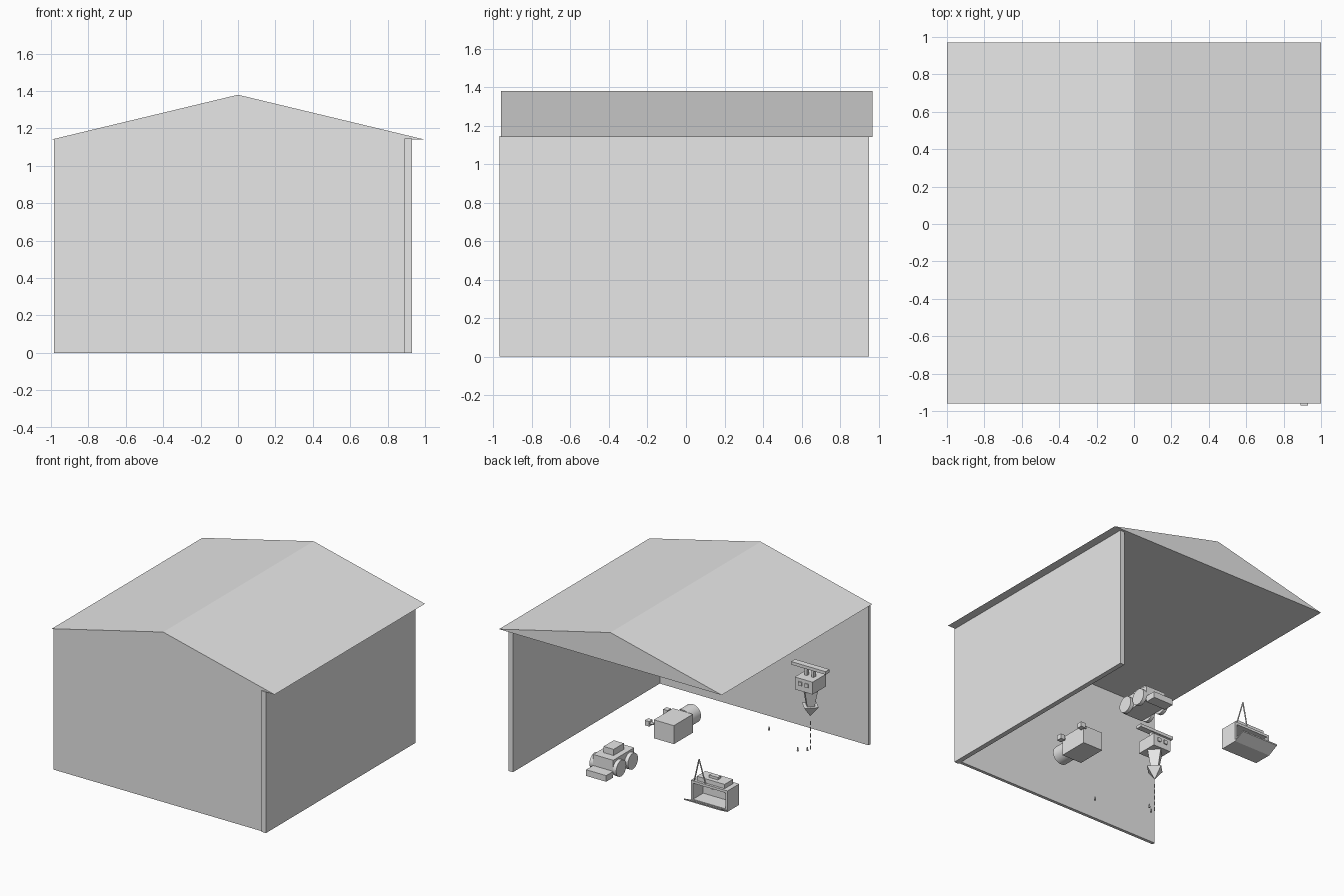
import bpy, bmesh, math
from mathutils import Vector

if "Cube" in bpy.data.objects:
    bpy.data.objects.remove(bpy.data.objects["Cube"])

grey = bpy.data.materials.new("plain_grey")
grey.use_nodes = True
grey.diffuse_color = (0.8, 0.8, 0.8, 1)
grey.node_tree.nodes["Principled BSDF"].inputs["Base Color"].default_value = (0.8, 0.8, 0.8, 1)


def finish(name, bm):
    bmesh.ops.recalc_face_normals(bm, faces=bm.faces)
    mesh = bpy.data.meshes.new(name)
    bm.to_mesh(mesh)
    bm.free()
    mesh.materials.append(grey)
    obj = bpy.data.objects.new(name, mesh)
    bpy.context.collection.objects.link(obj)
    return obj


def box(name, x, y, z):
    """Box given by its (min, max) range on each axis."""
    bm = bmesh.new()
    bmesh.ops.create_cube(bm, size=1)
    for v in bm.verts:
        v.co = [(r[0] + r[1]) / 2 + c * (r[1] - r[0]) for c, r in zip(v.co, (x, y, z))]
    return finish(name, bm)


def block(name, centre, size):
    return box(name, *[(c - s / 2, c + s / 2) for c, s in zip(centre, size)])


def rod(name, start, end, r1, r2=None, sides=16):
    """Cylinder or cone between two points."""
    a, b = Vector(start), Vector(end)
    bm = bmesh.new()
    bmesh.ops.create_cone(bm, cap_ends=True, segments=sides, radius1=r1,
                          radius2=r1 if r2 is None else r2, depth=(b - a).length)
    turn = (b - a).to_track_quat('Z', 'Y')
    for v in bm.verts:
        v.co = turn @ v.co + (a + b) / 2
    return finish(name, bm)


def prism(name, profile, axis, lo, hi):
    """Extrude a 2D profile along x or y."""
    bm = bmesh.new()
    place = (lambda p, t: (t, *p)) if axis == 'x' else (lambda p, t: (p[0], t, p[1]))
    face = bm.faces.new([bm.verts.new(place(p, lo)) for p in profile])
    out = bmesh.ops.extrude_face_region(bm, geom=[face])["geom"]
    step = Vector((hi - lo, 0, 0) if axis == 'x' else (0, hi - lo, 0))
    bmesh.ops.translate(bm, verts=[g for g in out if isinstance(g, bmesh.types.BMVert)], vec=step)
    return finish(name, bm)


# Shelter: solid gable roof and two walls
prism("roof", [(-1, 1.14), (1, 1.14), (0, 1.38)], 'y', -0.96, 0.97)
box("front_wall", (-0.985, 0.89), (-0.96, -0.935), (0, 1.14))
box("left_wall", (0.89, 0.93), (-0.97, 0.95), (0, 1.145))

# Floor machine: box with a drum and two side knobs
box("machine_body", (0.2, 0.38), (-0.375, -0.13), (0, 0.15))
drum = rod("machine_drum", (0.29, -0.375, 0.085), (0.29, -0.5, 0.085), 0.075, sides=32)
for y in (-0.35, -0.115):
    block("machine_knob", (0.415, y, 0.125), (0.04, 0.045, 0.04))
    rod("knob_stem", (0.37, y, 0.125), (0.4, y, 0.125), 0.01)

# Small cart with wheels
box("cart_body", (0.22, 0.4), (0.35, 0.62), (0.03, 0.15))
box("cart_cabin", (0.265, 0.355), (0.42, 0.55), (0.15, 0.2))
box("cart_bumper", (0.22, 0.4), (0.62, 0.71), (0.01, 0.06))
for side in (-1, 1):
    for y in (0.41, 0.56):
        rod("cart_wheel", (0.31 + side * 0.09, y, 0.07), (0.31 + side * 0.12, y, 0.07), 0.065, sides=24)

# Open cabinet with a tilted tray, lid and wire hanger
X, Y = (-0.8, -0.47), (0.46, 0.61)
box("cabinet_base", X, Y, (0, 0.02))
box("cabinet_top", X, Y, (0.15, 0.17))
box("cabinet_back", X, (0.46, 0.48), (0.02, 0.15))
for x in X:
    inner = x + math.copysign(0.02, -0.63 - x)
    box("cabinet_side", (min(x, inner), max(x, inner)), Y, (0.02, 0.15))
prism("cabinet_tray", [(0.61, 0), (0.7, 0.045), (0.7, 0.055), (0.61, 0.012)], 'x', *X)
box("cabinet_lid", (-0.76, -0.51), (0.48, 0.59), (0.17, 0.205))
block("lid_handle", (-0.635, 0.535, 0.215), (0.08, 0.04, 0.02))
for x in (-0.7, -0.58):
    block("cabinet_peg", (x, 0.485, 0.09), (0.02, 0.01, 0.025))
apex = (-0.545, 0.61, 0.36)
for x in (-0.595, -0.495):
    rod("wire_hanger", (x, 0.6, 0.17), apex, 0.005, sides=8)

# Hanging nozzle with a top bar, tapered stem and pointed tip
cx, cy = -0.7, -0.595
block("nozzle_bar", (cx, cy, 0.69), (0.31, 0.05, 0.025))
block("nozzle_body", (cx, cy, 0.57), (0.16, 0.17, 0.1))
for dx in (-0.03, 0.03):
    block("nozzle_bracket", (cx + dx, cy, 0.65), (0.02, 0.03, 0.06))
    block("nozzle_button", (cx + dx, cy + 0.088, 0.58), (0.03, 0.012, 0.03))
rod("nozzle_stem", (cx, cy, 0.52), (cx, cy, 0.38), 0.07, 0.04, sides=4)
rod("nozzle_tip", (cx, cy, 0.38), (cx, cy, 0.29), 0.075, 0, sides=4)

# Falling drops and spilled bits
for i in range(5):
    z = 0.02 + i * 0.05
    rod("drop", (cx, cy, z), (cx, cy, z + 0.03), 0.004, sides=8)
for x, y in ((-0.235, -0.73), (-0.615, -0.555), (-0.67, -0.6)):
    rod("spilled_bit", (x, y, 0), (x, y, 0.03), 0.008, 0.004, sides=8)

# Smooth the round parts only
bpy.ops.object.select_all(action='DESELECT')
for obj in bpy.data.objects:
    if obj.name.startswith(("machine_drum", "cart_wheel")):
        obj.select_set(True)
bpy.context.view_layer.objects.active = drum
bpy.ops.object.shade_smooth_by_angle(angle=math.radians(35))
